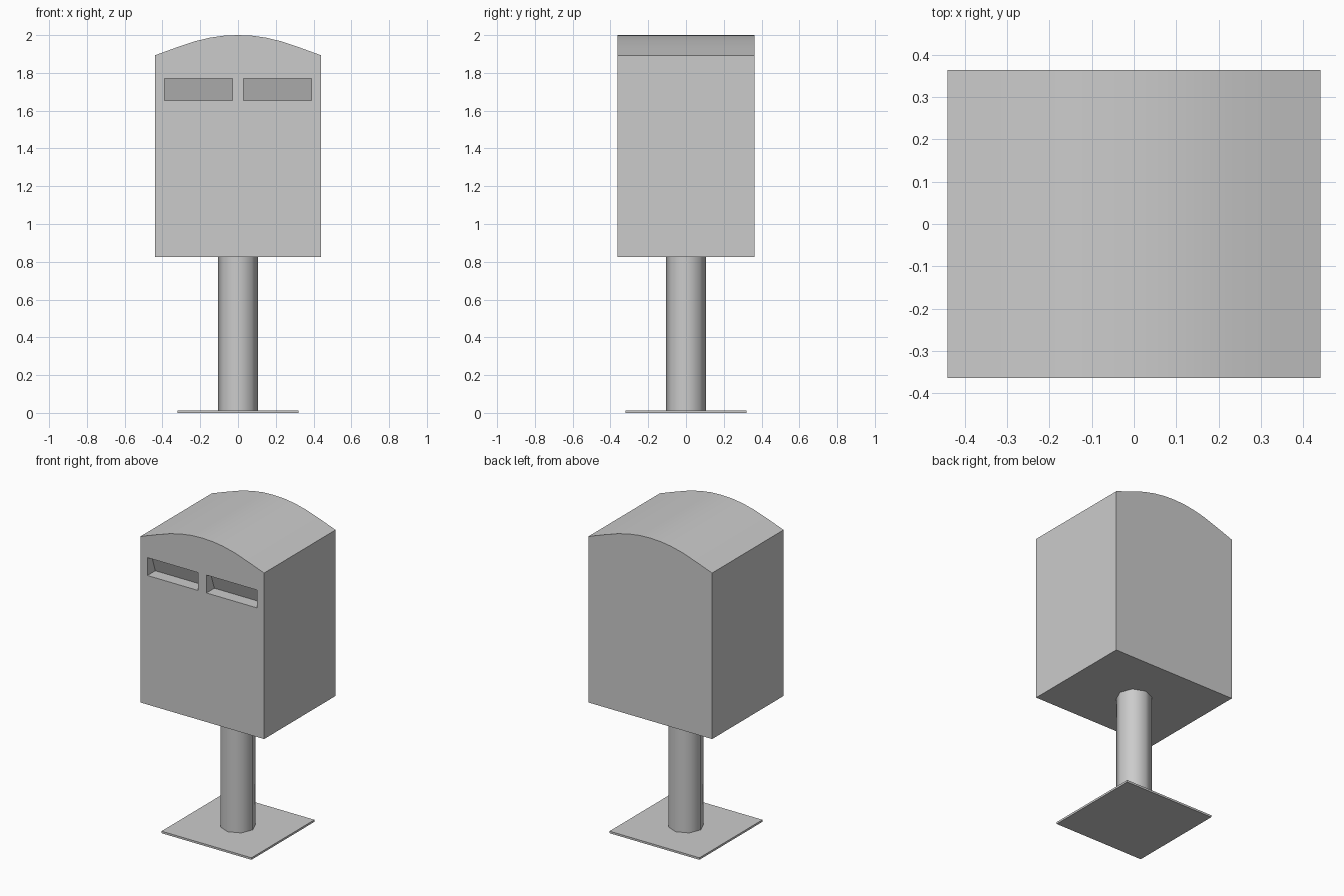
import bpy, bmesh, math

if "Cube" in bpy.data.objects:
    bpy.data.objects.remove(bpy.data.objects["Cube"])


def new_object(name, bm):
    bmesh.ops.recalc_face_normals(bm, faces=bm.faces)
    mesh = bpy.data.meshes.new(name)
    bm.to_mesh(mesh)
    bm.free()
    obj = bpy.data.objects.new(name, mesh)
    bpy.context.collection.objects.link(obj)
    return obj


def prism(name, profile, axis, lo, hi):
    """Extrude a 2D profile along x (points are y,z) or y (points are x,z)."""
    bm = bmesh.new()
    place = (lambda a, b, t: (t, a, b)) if axis == 'x' else (lambda a, b, t: (a, t, b))
    face = bm.faces.new([bm.verts.new(place(a, b, lo)) for a, b in profile])
    top = bmesh.ops.extrude_face_region(bm, geom=[face])['geom']
    verts = [v for v in top if isinstance(v, bmesh.types.BMVert)]
    bmesh.ops.translate(bm, verts=verts, vec=place(0, 0, hi - lo))
    return new_object(name, bm)


# Ground plate
P = 0.32
base_plate = prism("base_plate", [(-P, 0), (P, 0), (P, 0.013), (-P, 0.013)], 'y', -P, P)

# Eight-sided smooth post
bpy.ops.mesh.primitive_cylinder_add(vertices=8, radius=0.105, depth=0.815,
                                    location=(0, 0, 0.4195))
post = bpy.context.object
post.name = "post"
bpy.ops.object.shade_smooth_by_angle(angle=math.radians(50))

# Box with a curved roof
right_roof = [(0.44, 1.893), (0.33, 1.933), (0.23, 1.967), (0.15, 1.986), (0.075, 1.997)]
left_roof = [(-x, z) for x, z in reversed(right_roof)]
outline = [(-0.44, 0.825), (0.44, 0.825)] + right_roof + [(0, 2.0)] + left_roof
box = prism("mailbox_body", outline, 'y', -0.363, 0.363)
bpy.context.view_layer.objects.active = box
for o in bpy.context.selected_objects:
    o.select_set(False)
box.select_set(True)
bpy.ops.object.shade_smooth_by_angle(angle=math.radians(30))

# Two letter slots with a slanted flap at the back
slot = [(-0.45, 1.655), (-0.283, 1.655), (-0.323, 1.77), (-0.45, 1.77)]
for side, lo, hi in (("left", -0.39, -0.03), ("right", 0.03, 0.39)):
    cutter = prism(side + "_slot_cutter", slot, 'x', lo, hi)
    cutter.hide_render = True
    cutter.hide_viewport = True
    cut = box.modifiers.new(side + "_slot", 'BOOLEAN')
    cut.operation = 'DIFFERENCE'
    cut.solver = 'EXACT'
    cut.object = cutter
